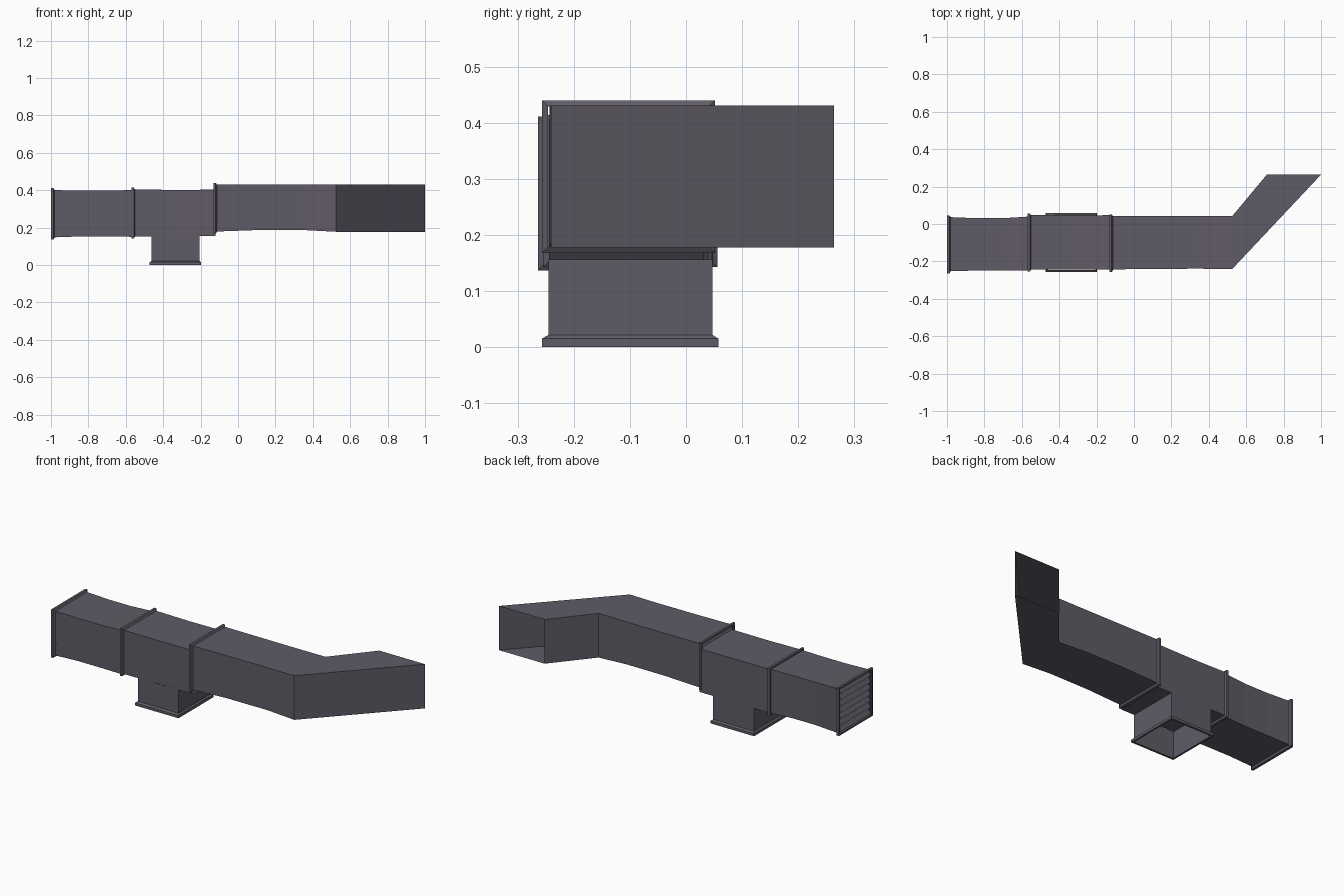
import bpy, bmesh, math

if "Cube" in bpy.data.objects:
    bpy.data.objects.remove(bpy.data.objects["Cube"])

metal = bpy.data.materials.new("dark grey metal")
metal.diffuse_color = (0.118, 0.105, 0.134, 1)
metal.use_nodes = True
metal.node_tree.nodes["Principled BSDF"].inputs["Base Color"].default_value = metal.diffuse_color


def make_object(name, bm):
    bmesh.ops.recalc_face_normals(bm, faces=bm.faces)
    me = bpy.data.meshes.new(name)
    bm.to_mesh(me)
    bm.free()
    me.materials.append(metal)
    ob = bpy.data.objects.new(name, me)
    bpy.context.collection.objects.link(ob)
    return ob


def loft(name, rings):
    """Open sheet tube through a list of four-cornered rings."""
    bm = bmesh.new()
    loops = [[bm.verts.new(p) for p in ring] for ring in rings]
    for a, b in zip(loops, loops[1:]):
        for i in range(4):
            j = (i + 1) % 4
            bm.faces.new((a[i], a[j], b[j], b[i]))
    return make_object(name, bm)


def ring_x(x, y0, y1, z0, z1, x_back=None):
    """Ring across the duct; x_back lets the rear edge sit further along."""
    xb = x if x_back is None else x_back
    return [(x, y0, z0), (xb, y1, z0), (xb, y1, z1), (x, y0, z1)]


def ring_z(z, x0, x1, y0, y1):
    return [(x0, y0, z), (x1, y0, z), (x1, y1, z), (x0, y1, z)]


def flange_x(name, x0, x1, y0, y1, z0, z1, lip=0.011):
    """Rim with a flat front and a chamfer back down to the duct wall."""
    def at(x, d):
        return ring_x(x, y0 + d, y1 - d, z0 + d, z1 - d)
    c = (x1 - x0) * 0.35
    return loft(name, [at(x0, lip), at(x0, 0), at(x1 - c, 0), at(x1, lip)])


# Inlet duct, walls pulled in slightly at mid length
loft("inlet_duct", [
    ring_x(-0.99, -0.252, 0.037, 0.148, 0.401),
    ring_x(-0.84, -0.249, 0.031, 0.153, 0.398),
    ring_x(-0.70, -0.249, 0.031, 0.153, 0.398),
    ring_x(-0.56, -0.248, 0.040, 0.151, 0.401)])
flange_x("inlet_flange", -1.0, -0.98, -0.264, 0.046, 0.137, 0.411)

# Inlet grille of tilted slats
bm = bmesh.new()
n = 7
for k in range(n):
    z = 0.148 + 0.253 * (k + 0.1) / n
    pts = [(-0.995, -0.252, z), (-0.995, 0.036, z),
           (-0.972, 0.036, z + 0.03), (-0.972, -0.252, z + 0.03)]
    bm.faces.new([bm.verts.new(p) for p in pts])
make_object("inlet_grille_slats", bm)

# Middle junction duct
loft("junction_duct", [
    ring_x(-0.565, -0.244, 0.048, 0.153, 0.404),
    ring_x(-0.34, -0.242, 0.046, 0.155, 0.402),
    ring_x(-0.12, -0.243, 0.047, 0.155, 0.403)])
flange_x("junction_flange", -0.57, -0.55, -0.254, 0.056, 0.143, 0.414)

# Downward branch with its foot rim
loft("branch_duct", [
    ring_z(0.0, -0.463, -0.205, -0.245, 0.047),
    ring_z(0.156, -0.463, -0.205, -0.245, 0.047)])
loft("branch_flange", [
    ring_z(0.0, -0.461, -0.207, -0.245, 0.046),
    ring_z(0.0, -0.472, -0.197, -0.257, 0.058),
    ring_z(0.015, -0.472, -0.197, -0.257, 0.058),
    ring_z(0.022, -0.463, -0.205, -0.245, 0.047)])

# Outlet duct, bending toward the back and open at the end
loft("outlet_duct", [
    ring_x(-0.125, -0.243, 0.044, 0.179, 0.431),
    ring_x(0.10, -0.240, 0.044, 0.187, 0.430),
    ring_x(0.35, -0.239, 0.043, 0.187, 0.430),
    ring_x(0.525, -0.241, 0.042, 0.178, 0.431),
    [(1.0, 0.264, 0.178), (0.71, 0.264, 0.178),
     (0.71, 0.264, 0.431), (1.0, 0.264, 0.431)]])
flange_x("outlet_flange", -0.132, -0.112, -0.257, 0.052, 0.168, 0.440)
